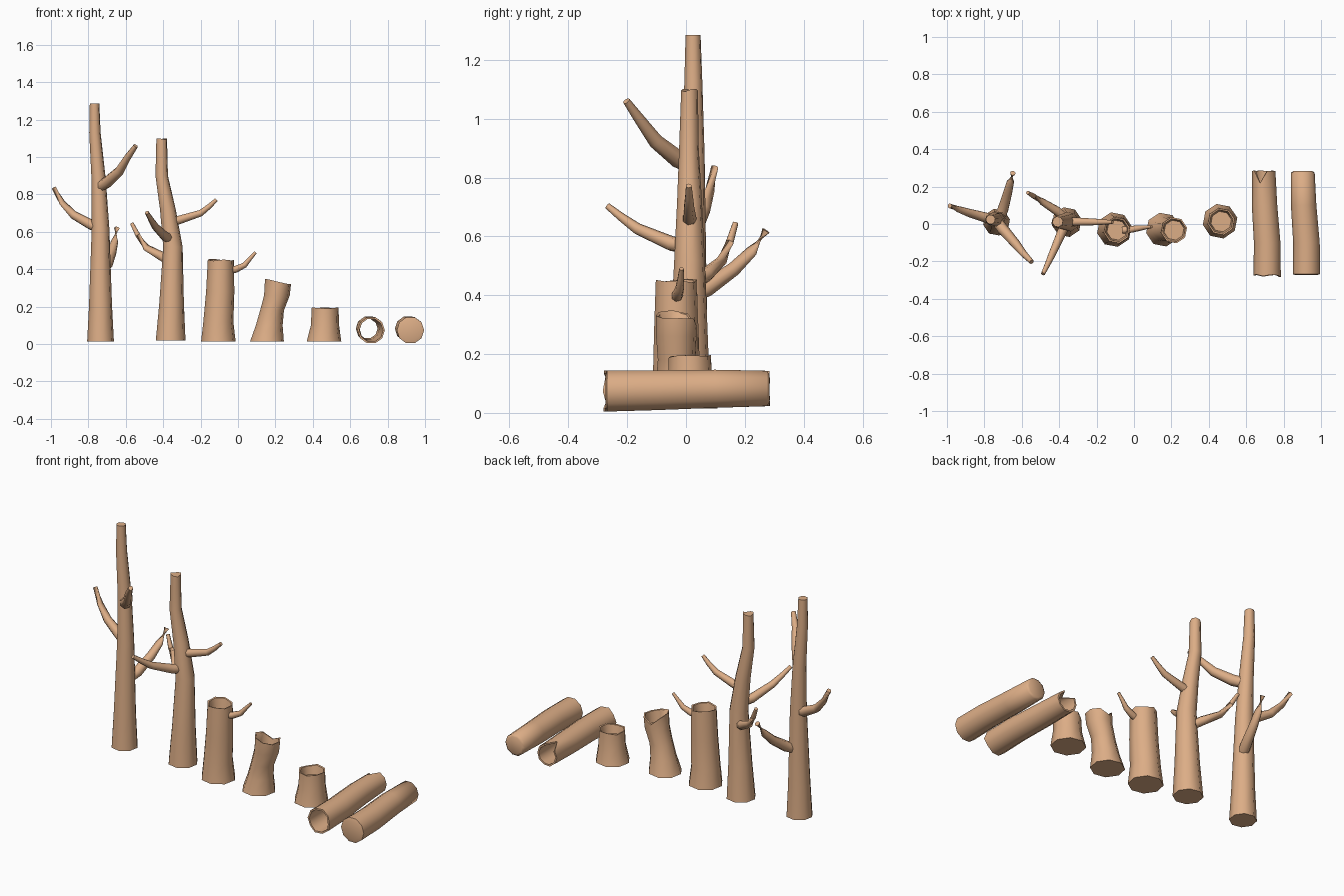
import bpy, bmesh, math
from mathutils import Vector


def make_rings(path, sides, flat=None, turn=0.0, end_jag=None, start_jag=None):
    """Rings of points along a path of (x, y, z, radius)."""
    pts = [Vector(p[:3]) for p in path]
    rings = []
    for i, p in enumerate(pts):
        t = (pts[min(i + 1, len(pts) - 1)] - pts[max(i - 1, 0)]).normalized()
        if flat:
            t = Vector(flat)
        ref = Vector((0, 1, 0)) if abs(t.z) > 0.8 else Vector((0, 0, 1))
        u = ref.cross(t).normalized()
        v = t.cross(u)
        ring = []
        for k in range(sides):
            a = 2 * math.pi * k / sides + turn
            q = p + (u * math.cos(a) + v * math.sin(a)) * path[i][3]
            if end_jag and i == len(pts) - 1:
                q = q + t * end_jag[k % len(end_jag)]
            if start_jag and i == 0:
                q = q + t * start_jag[k % len(start_jag)]
            ring.append(q)
        rings.append(ring)
    return rings


def loft(name, rings, caps=(True, True), closed=False):
    bm = bmesh.new()
    vr = [[bm.verts.new(q) for q in r] for r in rings]
    n = len(vr[0])
    pairs = list(zip(vr, vr[1:])) + ([(vr[-1], vr[0])] if closed else [])
    for a, b in pairs:
        for k in range(n):
            j = (k + 1) % n
            bm.faces.new((a[k], a[j], b[j], b[k]))
    if caps[0]:
        bm.faces.new(vr[0][::-1])
    if caps[1]:
        bm.faces.new(vr[-1])
    bmesh.ops.recalc_face_normals(bm, faces=bm.faces)
    me = bpy.data.meshes.new(name)
    bm.to_mesh(me)
    bm.free()
    ob = bpy.data.objects.new(name, me)
    bpy.context.collection.objects.link(ob)
    ob.data.materials.append(wood)
    bpy.ops.object.select_all(action='DESELECT')
    ob.select_set(True)
    bpy.context.view_layer.objects.active = ob
    bpy.ops.object.shade_smooth_by_angle(angle=math.radians(58))
    return ob


def branch(name, path):
    loft(name, make_rings(path, 7))


def scale_ring(ring, f, dz):
    c = sum(ring, Vector()) / len(ring)
    return [c + (q - c) * f + Vector((0, 0, dz)) for q in ring]


def stump(name, path, jag, depth):
    """Upright log with a broken rim and a hollowed top."""
    rings = make_rings(path, 8, (0, 0, 1), 0.2, jag)
    top = rings[-1]
    rings.append(scale_ring(top, 0.88, -0.002))
    floor_z = min(q.z for q in top) - depth
    rings.append([Vector((q.x, q.y, floor_z)) for q in scale_ring(top, 0.76, 0)])
    loft(name, rings)


wood = bpy.data.materials.new("wood")
wood.diffuse_color = (0.72, 0.42, 0.24, 1)

# tall dead tree
loft("tall_tree_trunk", make_rings([
    (-0.735, 0.01, 0.015, 0.073), (-0.735, 0.012, 0.2, 0.063),
    (-0.735, 0.02, 0.62, 0.048), (-0.745, 0.025, 0.88, 0.039),
    (-0.765, 0.025, 1.13, 0.031), (-0.767, 0.024, 1.285, 0.026)],
    8, (0, 0, 1), 0.2))
branch("tall_tree_branch_upper", [
    (-0.74, 0.02, 0.84, 0.03), (-0.70, -0.03, 0.865, 0.031),
    (-0.635, -0.105, 0.925, 0.026), (-0.59, -0.16, 1.0, 0.019),
    (-0.547, -0.203, 1.06, 0.013)])
branch("tall_tree_branch_left", [
    (-0.74, 0.02, 0.62, 0.03), (-0.79, 0.035, 0.64, 0.028),
    (-0.88, 0.06, 0.69, 0.023), (-0.94, 0.08, 0.755, 0.017),
    (-0.985, 0.097, 0.835, 0.013)])
branch("tall_tree_branch_back", [
    (-0.725, 0.02, 0.40, 0.03), (-0.70, 0.075, 0.425, 0.03),
    (-0.675, 0.165, 0.49, 0.025), (-0.66, 0.225, 0.55, 0.02),
    (-0.648, 0.272, 0.62, 0.015)])

# shorter dead tree
loft("short_tree_trunk", make_rings([
    (-0.36, 0.01, 0.02, 0.081), (-0.355, 0.01, 0.22, 0.067),
    (-0.348, 0.012, 0.52, 0.053), (-0.375, 0.012, 0.72, 0.043),
    (-0.408, 0.01, 0.9, 0.034), (-0.408, 0.012, 1.1, 0.029)],
    8, (0, 0, 1), 0.2, [0.0, 0.0, -0.004, -0.008]))
branch("short_tree_branch_right", [
    (-0.37, 0.012, 0.65, 0.026), (-0.31, 0.012, 0.665, 0.023),
    (-0.2, 0.01, 0.7, 0.018), (-0.155, 0.01, 0.735, 0.014),
    (-0.115, 0.009, 0.772, 0.01)])
branch("short_tree_branch_back", [
    (-0.36, 0.02, 0.44, 0.026), (-0.41, 0.07, 0.47, 0.025),
    (-0.49, 0.12, 0.515, 0.019), (-0.535, 0.148, 0.58, 0.014),
    (-0.568, 0.168, 0.645, 0.01)])
branch("short_tree_branch_front", [
    (-0.36, 0.01, 0.565, 0.026), (-0.39, -0.05, 0.575, 0.026),
    (-0.44, -0.165, 0.625, 0.02), (-0.465, -0.22, 0.665, 0.015),
    (-0.487, -0.267, 0.703, 0.011)])

# upright hollow-topped stumps
stump("tall_stump", [
    (-0.105, -0.03, 0.015, 0.094), (-0.105, -0.032, 0.12, 0.082),
    (-0.095, -0.033, 0.28, 0.077), (-0.092, -0.033, 0.45, 0.071)],
    [0.0, -0.008, 0.003, 0.006, 0.0, -0.005, 0.002, -0.003], 0.05)
branch("tall_stump_twig", [
    (-0.06, -0.033, 0.39, 0.02), (-0.012, -0.029, 0.4, 0.019),
    (0.035, -0.022, 0.422, 0.015), (0.065, -0.018, 0.458, 0.011),
    (0.094, -0.015, 0.49, 0.008)])
stump("bent_stump", [
    (0.155, -0.03, 0.015, 0.092), (0.167, -0.031, 0.1, 0.073),
    (0.182, -0.032, 0.18, 0.065), (0.208, -0.033, 0.26, 0.07),
    (0.214, -0.033, 0.325, 0.071)],
    [-0.003, -0.005, -0.03, 0.012, 0.024, 0.018, 0.005, -0.005], 0.04)
stump("small_stump", [
    (0.46, 0.015, 0.015, 0.094), (0.465, 0.014, 0.1, 0.077),
    (0.466, 0.013, 0.193, 0.073)],
    [0.002, 0.0, 0.004, -0.005, 0.003, 0.0, -0.004, 0.002], 0.045)

# lying hollow log, open at both ends with a split at the back
fj = [0.0, 0.006, -0.004, 0.005, 0.0, -0.008, 0.004, 0.0, -0.006, 0.003]
bj = [0.0, 0.003, 0.0, 0.0, 0.0, 0.0, 0.002, 0.0, 0.003, 0.0]
notch = 2 * math.pi * 0.28
path = [(0.712, -0.275, 0.074, 0.073), (0.712, -0.1, 0.077, 0.071),
        (0.698, 0.1, 0.082, 0.068), (0.693, 0.283, 0.083, 0.063)]
outer = make_rings(path, 10, (0, 1, 0), 0, bj, fj)
inner = make_rings([(x, y, z, r - 0.01) for x, y, z, r in path],
                   10, (0, 1, 0), 0, bj, fj)
for r in (outer[-1], inner[-1]):
    c = sum(r, Vector()) / len(r)
    q = min(r, key=lambda v: (v - (c + Vector((-0.03, 0, 0.06)))).length)
    q.y -= 0.065
loft("hollow_log", outer + inner[::-1], (False, False), True)

# lying solid log with slightly domed ends
loft("solid_log", make_rings([
    (0.922, -0.274, 0.074, 0.055), (0.922, -0.268, 0.074, 0.073),
    (0.922, -0.1, 0.077, 0.071), (0.907, 0.1, 0.082, 0.068),
    (0.903, 0.275, 0.083, 0.063), (0.903, 0.283, 0.083, 0.05)],
    10, (0, 1, 0)))
